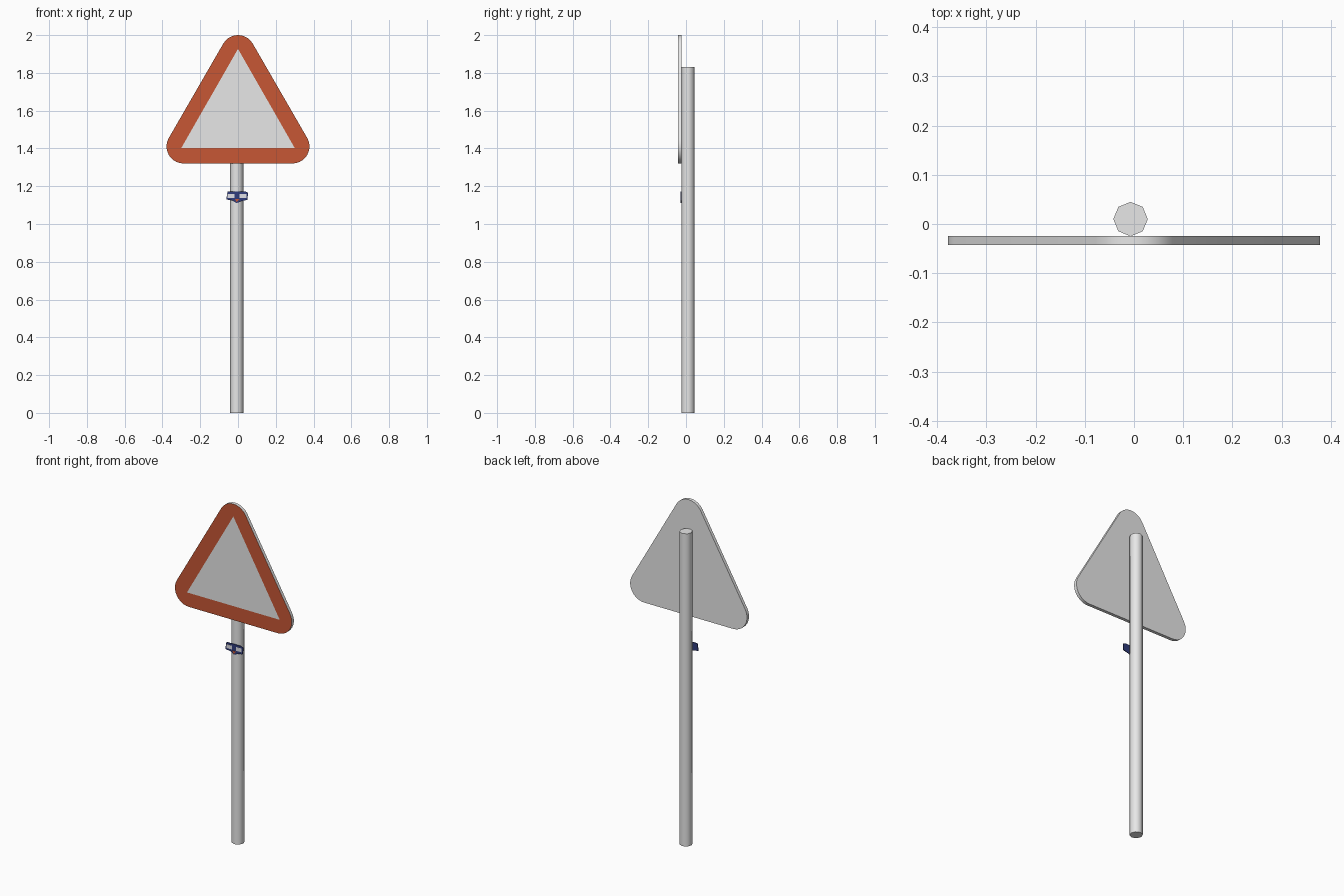
import bpy, bmesh, math

cube = bpy.data.objects.get("Cube")
if cube:
    bpy.data.objects.remove(cube, do_unlink=True)


def material(name, rgb):
    mat = bpy.data.materials.new(name)
    mat.use_nodes = True
    mat.diffuse_color = (*rgb, 1)
    mat.node_tree.nodes["Principled BSDF"].inputs["Base Color"].default_value = (*rgb, 1)
    return mat


GREY = material("light grey", (0.8, 0.8, 0.8))
RED = material("brick red", (0.57, 0.095, 0.035))
NAVY = material("navy blue", (0.03, 0.045, 0.2))
WHITE = material("sticker white", (0.8, 0.8, 0.85))


def finish(name, bm, mats, smooth=None):
    bmesh.ops.recalc_face_normals(bm, faces=bm.faces)
    mesh = bpy.data.meshes.new(name)
    bm.to_mesh(mesh)
    bm.free()
    obj = bpy.data.objects.new(name, mesh)
    bpy.context.collection.objects.link(obj)
    for mat in mats:
        mesh.materials.append(mat)
    if smooth:
        bpy.ops.object.select_all(action="DESELECT")
        obj.select_set(True)
        bpy.context.view_layer.objects.active = obj
        bpy.ops.object.shade_smooth_by_angle(angle=math.radians(smooth))
    return obj


def plate(name, points, front, back, mat):
    """Flat outline in x and z, extruded between two depths."""
    bm = bmesh.new()
    face = bm.faces.new([bm.verts.new((x, front, z)) for x, z in points])
    ext = bmesh.ops.extrude_face_region(bm, geom=[face], use_keep_orig=True)
    moved = [g for g in ext["geom"] if isinstance(g, bmesh.types.BMVert)]
    bmesh.ops.translate(bm, verts=moved, vec=(0, back - front, 0))
    return finish(name, bm, [mat])


# Eight-sided pole with a corner facing the front
POLE_X, POLE_Y, POLE_R, POLE_TOP = -0.007, 0.01, 0.035, 1.83
bm = bmesh.new()
bmesh.ops.create_cone(bm, cap_ends=True, segments=8, radius1=POLE_R, radius2=POLE_R, depth=POLE_TOP)
bmesh.ops.translate(bm, verts=bm.verts, vec=(POLE_X, POLE_Y, POLE_TOP / 2))
finish("pole", bm, [GREY], 50)

# Rounded triangular panel: red border and grey centre on the front face
FRONT, BACK, RADIUS, STEPS = -0.043, -0.024, 0.09, 10
CENTRE_Z = 1.577
bm = bmesh.new()
front, back, inner = [], [], []
for k in range(3):
    mid = math.radians(90 + 120 * k)
    cx, cz = 0.333 * math.cos(mid), CENTRE_Z + 0.333 * math.sin(mid)
    inner.append(bm.verts.new((0.347 * math.cos(mid), FRONT, CENTRE_Z + 0.35 * math.sin(mid))))
    for i in range(STEPS + 1):
        a = mid + math.radians(120 * i / STEPS - 60)
        x, z = cx + RADIUS * math.cos(a), cz + RADIUS * math.sin(a)
        front.append(bm.verts.new((x, FRONT, z)))
        back.append(bm.verts.new((x, BACK, z)))
count = len(front)
for i in range(count):
    j = (i + 1) % count
    bm.faces.new((front[i], front[j], back[j], back[i]))
    a, b = inner[i // (STEPS + 1)], inner[j // (STEPS + 1)]
    border = (front[i], front[j], a) if a is b else (front[i], front[j], b, a)
    bm.faces.new(border).material_index = 1
bm.faces.new(inner)
bm.faces.new(back)
finish("warning_panel", bm, [GREY, RED], 40)

# Small plain badge on the pole
plate("badge_plate", [(-0.062, 1.13), (-0.03, 1.125), (-0.007, 1.11), (0.015, 1.12), (0.05, 1.128),
                      (0.053, 1.165), (0.04, 1.172), (-0.055, 1.172)], -0.029, -0.025, NAVY)
for side, x in (("right", -0.036), ("left", 0.027)):
    plate("badge_" + side + "_panel", [(x - 0.019, 1.138), (x + 0.017, 1.138),
                                      (x + 0.017, 1.16), (x - 0.019, 1.16)], -0.030, -0.029, WHITE)
plate("badge_red_point", [(-0.016, 1.132), (-0.007, 1.115), (0.008, 1.132)], -0.030, -0.029, RED)
